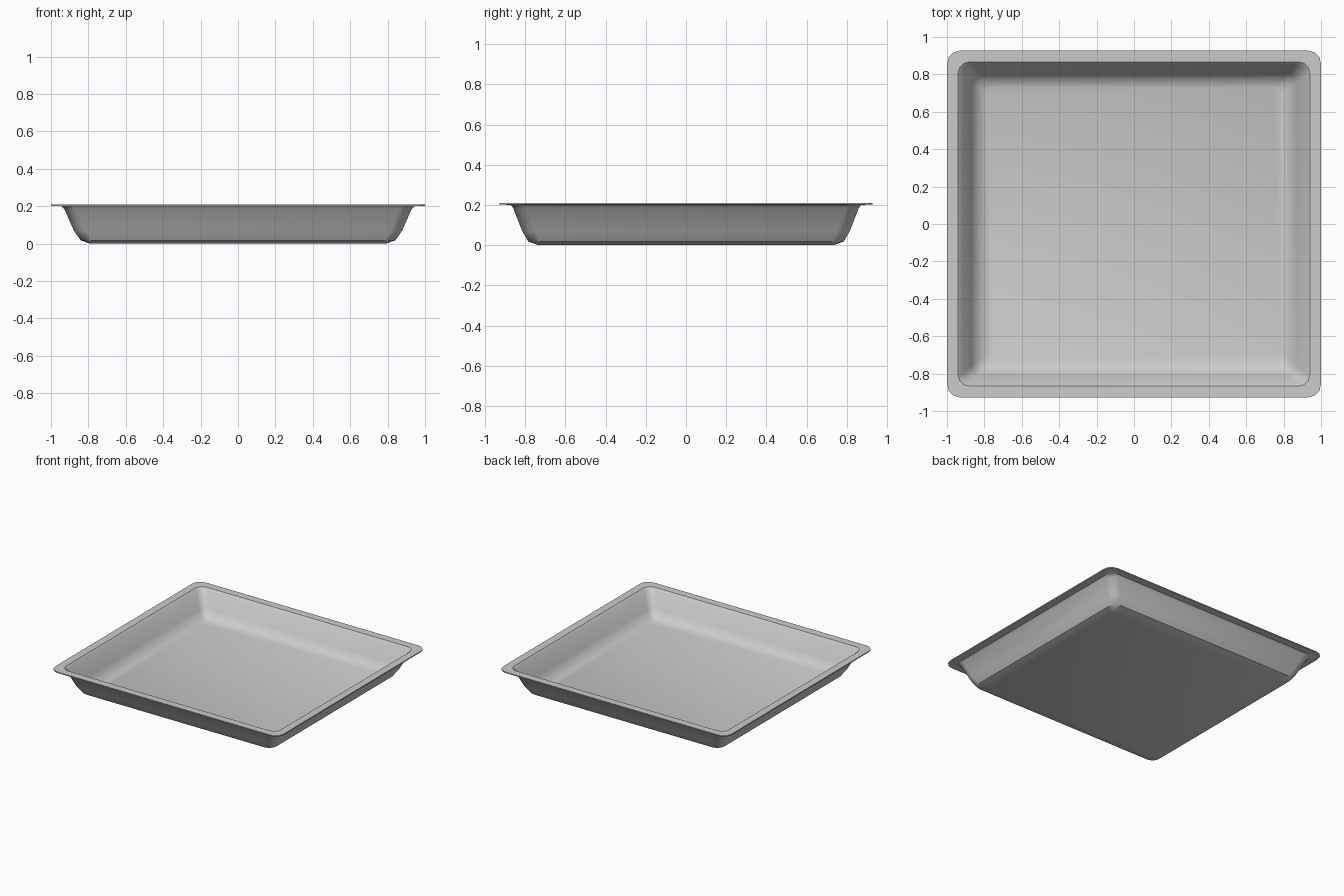
import bpy, bmesh, math

if "Cube" in bpy.data.objects:
    bpy.data.objects.remove(bpy.data.objects["Cube"])

# (half x, half y, z, corner radius) for each ring from floor to rim, outer skin
OUTER = [(0.79, 0.735, 0.0, 0.05), (0.842, 0.785, 0.018, 0.06),
         (0.878, 0.815, 0.07, 0.065), (0.928, 0.86, 0.185, 0.065),
         (0.945, 0.872, 0.2, 0.065), (1.0, 0.927, 0.202, 0.07)]
# inner skin, from rim back down to floor
INNER = [(1.0, 0.927, 0.21, 0.07), (0.94, 0.867, 0.209, 0.06),
         (0.92, 0.852, 0.192, 0.055), (0.868, 0.807, 0.075, 0.05),
         (0.834, 0.777, 0.028, 0.045), (0.785, 0.73, 0.01, 0.04)]
STEPS = 3


def ring(bm, hx, hy, z, r):
    verts = []
    for k, (sx, sy) in enumerate([(1, 1), (-1, 1), (-1, -1), (1, -1)]):
        for i in range(STEPS + 1):
            a = (k + i / STEPS) * math.pi / 2
            verts.append(bm.verts.new((sx * (hx - r) + r * math.cos(a),
                                       sy * (hy - r) + r * math.sin(a), z)))
    return verts


# tray: floor, flared walls and flat flange as one closed thin shell
bm = bmesh.new()
rings = [ring(bm, *p) for p in OUTER + INNER]
for a, b in zip(rings, rings[1:]):
    n = len(a)
    for i in range(n):
        j = (i + 1) % n
        bm.faces.new((a[i], a[j], b[j], b[i]))
bm.faces.new(rings[0][::-1])
bm.faces.new(rings[-1])
bmesh.ops.recalc_face_normals(bm, faces=bm.faces)
mesh = bpy.data.meshes.new("tray")
bm.to_mesh(mesh)
bm.free()
tray = bpy.data.objects.new("tray", mesh)
bpy.context.collection.objects.link(tray)
bpy.context.view_layer.objects.active = tray
tray.select_set(True)
bpy.ops.object.shade_smooth_by_angle(angle=math.radians(35))
